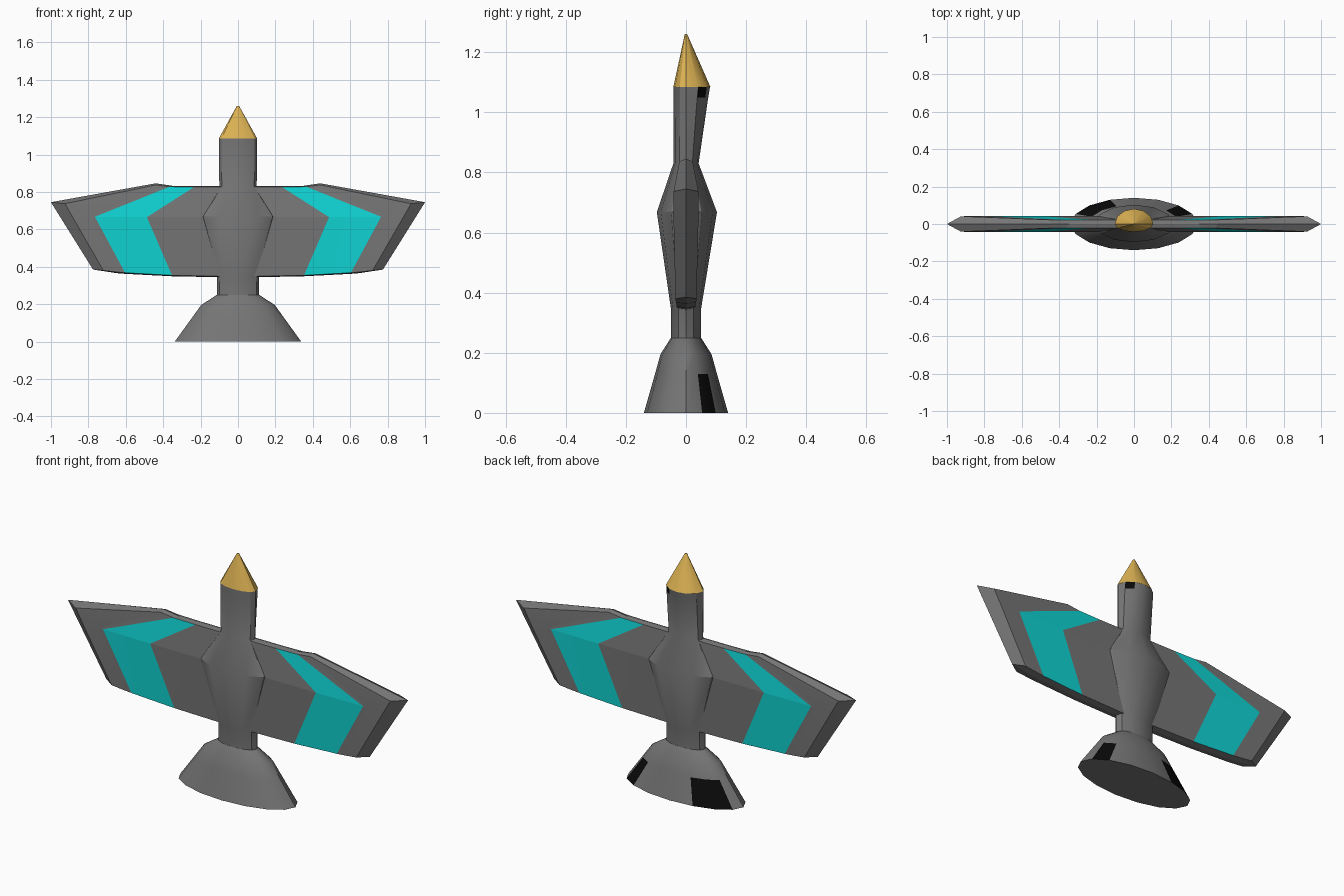
import bpy, bmesh, math

if "Cube" in bpy.data.objects:
    bpy.data.objects.remove(bpy.data.objects["Cube"])


def mat(name, r, g, b):
    m = bpy.data.materials.new(name)
    m.diffuse_color = (r, g, b, 1)
    m.use_nodes = True
    m.node_tree.nodes["Principled BSDF"].inputs["Base Color"].default_value = m.diffuse_color
    return m


GREY = mat("hull grey", 0.18, 0.18, 0.18)
TEAL = mat("stripe teal", 0.005, 0.66, 0.66)
GOLD = mat("nose gold", 0.74, 0.46, 0.09)
BLACK = mat("scorch black", 0.003, 0.003, 0.003)


def finish(bm, name, mats, angle=30):
    bmesh.ops.remove_doubles(bm, verts=bm.verts, dist=0.0005)
    bmesh.ops.recalc_face_normals(bm, faces=bm.faces)
    me = bpy.data.meshes.new(name)
    bm.to_mesh(me)
    bm.free()
    ob = bpy.data.objects.new(name, me)
    bpy.context.collection.objects.link(ob)
    for m in mats:
        me.materials.append(m)
    bpy.context.view_layer.objects.active = ob
    ob.select_set(True)
    bpy.ops.object.shade_smooth_by_angle(angle=math.radians(angle))
    ob.select_set(False)
    return ob


def loft(name, rings, n, mats, dark=()):
    """Rings are (z, half width, front depth, back depth); dark holds (level, side) faces."""
    bm = bmesh.new()
    loops = []
    for z, rx, yf, yb in rings:
        loop = []
        for i in range(n):
            t = math.tau * i / n
            s = math.sin(t)
            loop.append(bm.verts.new((rx * math.cos(t), s * (yb if s > 0 else yf), z)))
        loops.append(loop)
    for k in range(len(loops) - 1):
        for i in range(n):
            j = (i + 1) % n
            f = bm.faces.new((loops[k][i], loops[k][j], loops[k + 1][j], loops[k + 1][i]))
            f.material_index = 1 if (k, i) in dark else 0
    bm.faces.new(loops[0][::-1])
    bm.faces.new(loops[-1])
    return finish(bm, name, mats)


# Flared oval exhaust skirt with dark marks on its back
loft("exhaust_skirt",
     [(0, 0.338, 0.14, 0.14), (0.13, 0.244, 0.103, 0.103),
      (0.195, 0.197, 0.085, 0.085), (0.25, 0.113, 0.05, 0.05)],
     16, [GREY, BLACK], {(0, 1), (0, 5), (0, 6)})

# Fuselage: waist, bulge and neck leaning out at the back
loft("fuselage",
     [(0.25, 0.113, 0.05, 0.05), (0.345, 0.113, 0.05, 0.05),
      (0.668, 0.212, 0.097, 0.103), (0.83, 0.1, 0.042, 0.042),
      (1.05, 0.102, 0.041, 0.074), (1.085, 0.102, 0.041, 0.08)],
     12, [GREY, BLACK], {(4, 1)})

# Pointed nose
loft("nose_cone", [(1.085, 0.103, 0.042, 0.081), (1.26, 0.006, 0.004, 0.004)],
     12, [GOLD])

# Wing surface grid (x, depth, z): bottom, crease and top rows
BOTTOM = [(0, .03, .347), (.353, .031, .354), (.604, .033, .368), (.65, .034, .372), (.72, .035, .38)]
CREASE = [(0, .042, .665), (.487, .042, .665), (.765, .042, .667), (.80, .042, .667), (.885, .042, .667)]
TOP = [(0, .022, .826), (.235, .022, .826), (.365, .022, .828), (.44, .022, .837), (.925, .041, .737)]
# Sharp outer rim along the same columns
RIM_BOTTOM = [(0, 0, .342), (.353, 0, .349), (.604, 0, .362), (.65, 0, .366), (.775, 0, .385)]
RIM_TOP = [(0, 0, .832), (.235, 0, .832), (.345, 0, .832), (.44, 0, .846), (1, 0, .745)]
RIM_TIP = (.95, 0, .665)

for side, label in ((1, "right"), (-1, "left")):
    bm = bmesh.new()
    for depth in (1, -1):
        def quad(pts, index=0):
            f = bm.faces.new([bm.verts.new((x * side, y * depth, z)) for x, y, z in pts])
            f.material_index = index
        rows = (RIM_BOTTOM, BOTTOM, CREASE, TOP, RIM_TOP)
        for r in range(4):
            for c in range(4):
                a, b = rows[r], rows[r + 1]
                teal = c == 1 and r in (1, 2)
                quad((a[c], a[c + 1], b[c + 1], b[c]), int(teal))
        # Bevelled wing tip
        quad((BOTTOM[4], RIM_BOTTOM[4], RIM_TIP, CREASE[4]))
        quad((CREASE[4], RIM_TIP, RIM_TOP[4], TOP[4]))
    finish(bm, label + "_wing", [GREY, TEAL], 5)
